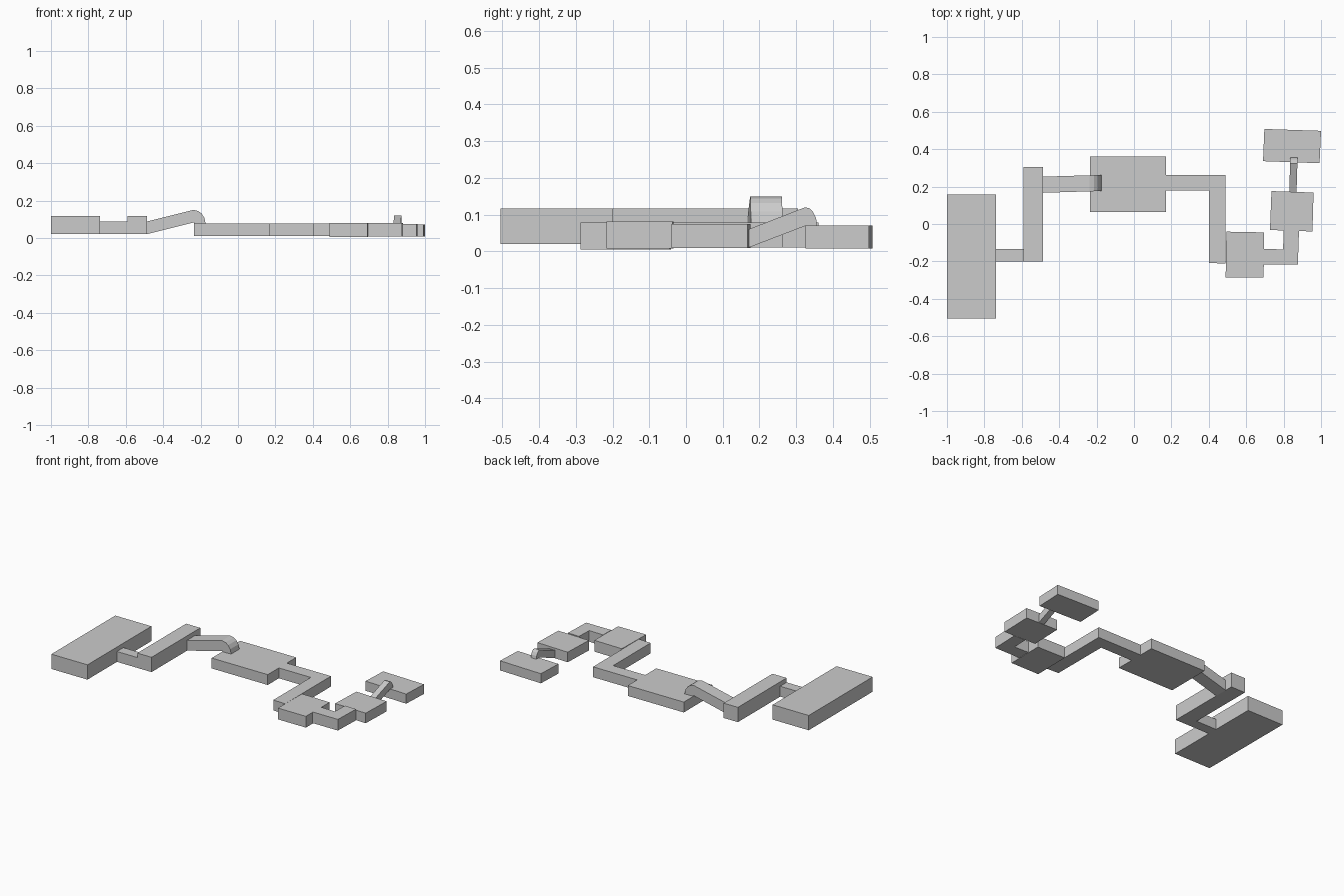
import bpy, bmesh


def prism(name, points, axis, lo, hi, skew=0.0):
    """Extrude a profile. axis 'z': points are (x, y); 'y': (x, z); 'x': (y, z).
    skew drifts the extrusion sideways along the length of the profile."""
    start = points[0][0]
    place = {
        'z': lambda p, d: (p[0], p[1], d),
        'y': lambda p, d: (p[0], d + skew * (p[0] - start), p[1]),
        'x': lambda p, d: (d + skew * (p[0] - start), p[0], p[1]),
    }[axis]
    bm = bmesh.new()
    a = [bm.verts.new(place(p, lo)) for p in points]
    b = [bm.verts.new(place(p, hi)) for p in points]
    bm.faces.new(a)
    bm.faces.new(b)
    for i in range(len(a)):
        j = (i + 1) % len(a)
        bm.faces.new((a[i], a[j], b[j], b[i]))
    bmesh.ops.recalc_face_normals(bm, faces=bm.faces)
    mesh = bpy.data.meshes.new(name)
    bm.to_mesh(mesh)
    bm.free()
    obj = bpy.data.objects.new(name, mesh)
    bpy.context.collection.objects.link(obj)
    return obj


def box(name, x0, x1, y0, y1, z0, z1):
    return prism(name, [(x0, y0), (x1, y0), (x1, y1), (x0, y1)], 'z', z0, z1)


# Large hall at the left with its side passage
box("large_hall", -1.0, -0.738, -0.505, 0.157, 0.02, 0.117)
box("hall_passage", -0.738, -0.59, -0.20, -0.133, 0.02, 0.088)
box("long_corridor", -0.59, -0.487, -0.20, 0.305, 0.02, 0.117)

# Sloping passage that curls down onto the central room
prism("west_ramp", [(-0.487, 0.02), (-0.237, 0.083), (-0.235, 0.076), (-0.173, 0.076),
                    (-0.18, 0.108), (-0.195, 0.131), (-0.213, 0.144), (-0.238, 0.15),
                    (-0.487, 0.088)], 'y', 0.167, 0.253, 0.03)

# Central room and the bent corridor leaving it
box("central_room", -0.236, 0.17, 0.065, 0.36, 0.01, 0.078)
prism("bent_corridor", [(0.17, 0.18), (0.402, 0.18), (0.402, -0.208), (0.49, -0.212),
                        (0.49, 0.263), (0.17, 0.263)], 'z', 0.01, 0.078)

# South room and the corridor turning north
prism("south_room", [(0.49, -0.287), (0.693, -0.287), (0.696, -0.045), (0.494, -0.041)],
      'z', 0.005, 0.079)
prism("turning_corridor", [(0.694, -0.217), (0.876, -0.217), (0.882, -0.037),
                           (0.80, -0.034), (0.797, -0.136), (0.695, -0.133)],
      'z', 0.008, 0.081)

# East room, slightly turned
prism("east_room", [(0.727, -0.032), (0.954, -0.04), (0.96, 0.168), (0.735, 0.176)],
      'z', 0.009, 0.075)

# Narrow ramp that curls down onto the far room
prism("north_ramp", [(0.17, 0.01), (0.324, 0.069), (0.357, 0.069), (0.354, 0.09),
                     (0.345, 0.108), (0.336, 0.117), (0.324, 0.12), (0.17, 0.06)],
      'x', 0.83, 0.869, 0.03)
prism("far_room", [(0.69, 0.336), (0.992, 0.325), (1.0, 0.498), (0.697, 0.508)],
      'z', 0.008, 0.071)
